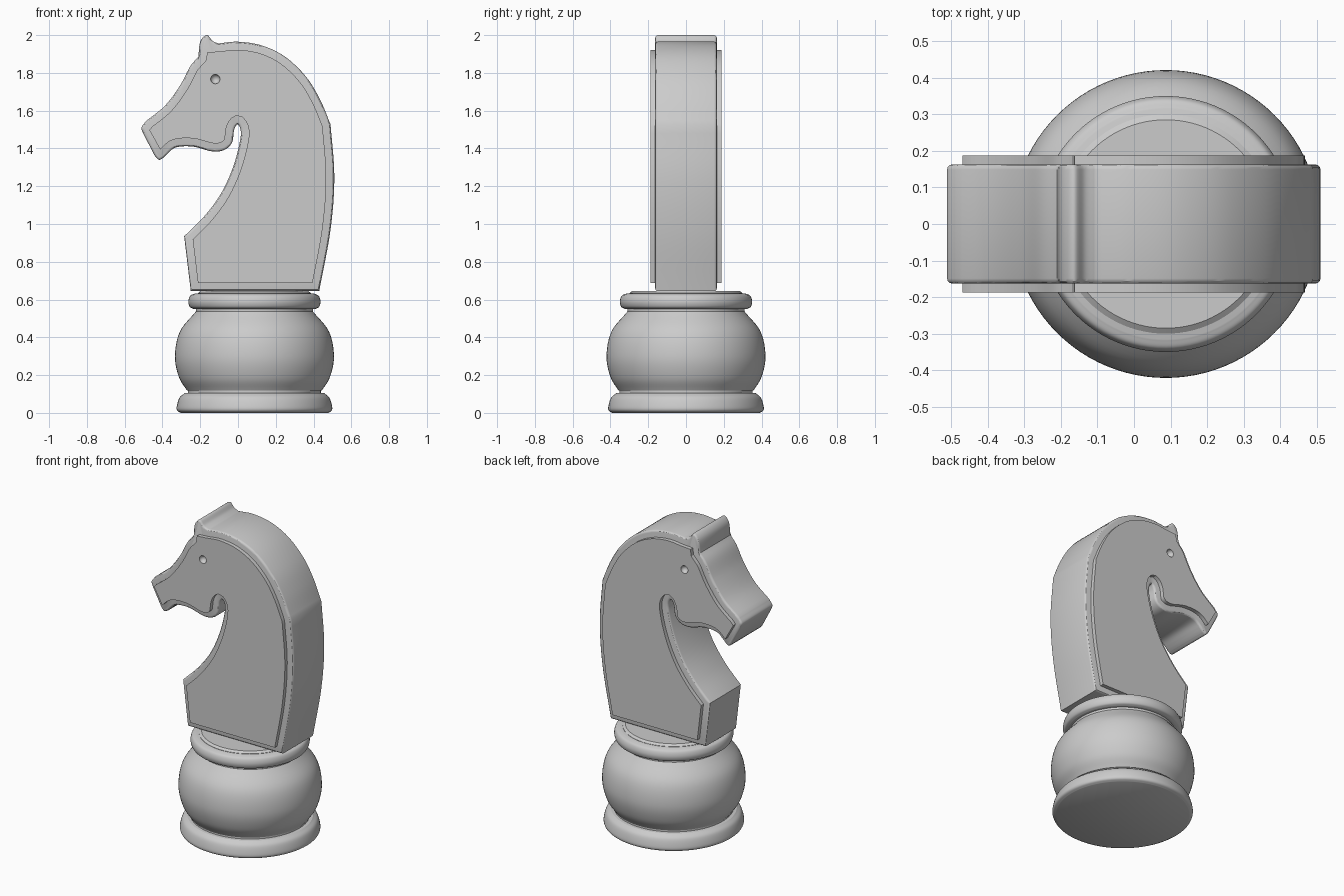
import bpy
import bmesh
from math import pi, radians
from mathutils import Vector
from mathutils.geometry import intersect_point_line

default_cube = bpy.data.objects.get("Cube")
if default_cube:
    bpy.data.objects.remove(default_cube, do_unlink=True)

AXIS_X = 0.087      # centre of the turned base
HALF_BODY = 0.163   # half thickness of the head slab
HALF_PANEL = 0.188  # half thickness out to the raised panels
MARGIN = 0.043      # border left around each panel

# One plain grey for the whole piece
grey = bpy.data.materials.new("plain grey")
grey.use_nodes = True
colour = (0.6, 0.6, 0.6, 1)
grey.diffuse_color = colour
grey.node_tree.nodes["Principled BSDF"].inputs["Base Color"].default_value = colour


def finish(name, bm):
    """Turn a bmesh into a smooth-shaded object with sharp edges kept."""
    bmesh.ops.recalc_face_normals(bm, faces=bm.faces)
    mesh = bpy.data.meshes.new(name)
    bm.to_mesh(mesh)
    bm.free()
    mesh.materials.append(grey)
    obj = bpy.data.objects.new(name, mesh)
    bpy.context.collection.objects.link(obj)
    smooth(obj)
    return obj


def smooth(obj):
    bpy.ops.object.select_all(action='DESELECT')
    obj.select_set(True)
    bpy.context.view_layer.objects.active = obj
    bpy.ops.object.shade_smooth_by_angle(angle=radians(30))


def spline(points, steps=6):
    """Smooth curve through the points, ends included."""
    p = [Vector(q) for q in points]
    p = [2 * p[0] - p[1]] + p + [2 * p[-1] - p[-2]]
    curve = []
    for a, b, c, d in zip(p, p[1:], p[2:], p[3:]):
        for i in range(steps):
            t = i / steps
            curve.append(b + (c - a) * t / 2
                         + (2 * a - 5 * b + 4 * c - d) * t * t / 2
                         + (3 * b - a - 3 * c + d) * t ** 3 / 2)
    return curve + [p[-2]]


def join(*runs):
    """Chain runs of points into one closed outline without doubles."""
    outline = []
    for point in (Vector(q) for run in runs for q in run):
        if not outline or (point - outline[-1]).length > 0.002:
            outline.append(point)
    return outline


def distance(point, a, b):
    near, t = intersect_point_line(point, a, b)
    near = a.lerp(b, min(max(t, 0), 1))
    return (point - near).length


def inset(outline, gap):
    """Mitred inward offset of a clockwise outline, loops removed."""
    edges = list(zip(outline, outline[1:] + outline[:1]))
    result = []
    for (a, b), (_, c) in zip(edges, edges[1:] + edges[:1]):
        u, v = (b - a).normalized(), (c - b).normalized()
        n, m = Vector((u.y, -u.x)), Vector((v.y, -v.x))
        point = b + (n + m) * gap / (1 + n.dot(m))
        if min(distance(point, *e) for e in edges) > gap * 0.97:
            result.append(point)
    return result


def slab(name, outline, y_front, y_back, bevel=0):
    """Extrude an outline in the xz plane along y, easing its rims."""
    bm = bmesh.new()
    cap = bm.faces.new([bm.verts.new((p.x, y_front, p.y)) for p in outline])
    made = bmesh.ops.extrude_face_region(bm, geom=[cap], use_keep_orig=True)
    moved = [g for g in made["geom"] if isinstance(g, bmesh.types.BMVert)]
    bmesh.ops.translate(bm, verts=moved, vec=(0, y_back - y_front, 0))
    if bevel:
        rims = {e for f in bm.faces if len(f.verts) > 4 for e in f.edges}
        bmesh.ops.bevel(bm, geom=list(rims), offset=bevel, segments=3,
                        profile=0.5, affect='EDGES', clamp_overlap=False)
    return finish(name, bm)


def lathe(name, profile):
    """Turn a radius/height profile around the base axis."""
    bm = bmesh.new()
    verts = [bm.verts.new((AXIS_X + r, 0, z)) for r, z in profile]
    edges = [bm.edges.new(pair) for pair in zip(verts, verts[1:])]
    bmesh.ops.spin(bm, geom=verts + edges, cent=(AXIS_X, 0, 0), axis=(0, 0, 1),
                   angle=2 * pi, steps=96, use_merge=True)
    bmesh.ops.remove_doubles(bm, verts=bm.verts, dist=0.0005)
    return finish(name, bm)


# Turned base: foot ring, bulging body, collar ring and top disc
foot = spline([(.39, 0), (.409, .012), (.411, .035), (.397, .08), (.37, .104)])
lathe("foot_ring", [(0, 0)] + foot + [(.352, .106), (.352, .12), (0, .12)])
bulge = spline([(.357, .118), (.4, .19), (.421, .3), (.395, .43), (.31, .537)])
lathe("bulging_base", [(0, .118)] + bulge + [(0, .537)])
collar = spline([(.325, .551), (.343, .562), (.35, .59), (.34, .62), (.315, .632)])
lathe("collar_ring", [(0, .53), (.31, .53), (.31, .551)] + collar + [(0, .632)])
lathe("top_disc", [(0, .6), (.3, .6), (.3, .634), (.285, .645), (0, .645)])

# Smooth stretches of the horse silhouette, clockwise from the chest
throat = spline([(-.285, .935), (-.175, 1.045), (-.085, 1.17), (-.02, 1.32),
                 (.015, 1.47), (0, 1.527), (-.02, 1.5), (-.032, 1.43),
                 (-.075, 1.391), (-.14, 1.385), (-.24, 1.41), (-.33, 1.405),
                 (-.38, 1.365)])
chin = spline([(-.395, 1.35), (-.418, 1.34), (-.44, 1.36)])
nose = spline([(-.5, 1.475), (-.511, 1.51), (-.487, 1.545)])
face = spline([(-.487, 1.545), (-.386, 1.627), (-.307, 1.733), (-.254, 1.833),
               (-.21, 1.885)])
ear = spline([(-.21, 1.885), (-.2, 1.965), (-.165, 2), (-.135, 1.97),
              (-.105, 1.956)])
crest = spline([(-.105, 1.956), (0, 1.965), (.127, 1.945), (.25, 1.885),
                (.36, 1.78), (.434, 1.66), (.49, 1.527)])
back = spline([(.49, 1.527), (.51, 1.25), (.49, .97), (.43, .645)])
bottom = [(-.25, .645)]

# Head slab with eased rims
slab("horse_head", join(throat, chin, nose, face, ear, crest, back, bottom),
     -HALF_BODY, HALF_BODY, bevel=0.014)

# Raised side panels, with crisp corners and no ear
plain = join(throat, [(-.425, 1.33)], [(-.52, 1.5)], face, [(-.2, 1.95)],
             crest, back, bottom)
panel_outline = inset(plain, MARGIN)
for side, name in ((-1, "front_panel"), (1, "back_panel")):
    panel = slab(name, panel_outline, side * HALF_PANEL, side * HALF_BODY * 0.9)
    # Dimpled eye
    bm = bmesh.new()
    bmesh.ops.create_uvsphere(bm, u_segments=24, v_segments=12, radius=0.025)
    bmesh.ops.translate(bm, verts=bm.verts, vec=(-.12, side * HALF_PANEL, 1.767))
    cutter = finish("eye_cutter", bm)
    cutter.hide_render = True
    cut = panel.modifiers.new("eye", 'BOOLEAN')
    cut.operation = 'DIFFERENCE'
    cut.solver = 'EXACT'
    cut.object = cutter
    bpy.context.view_layer.objects.active = panel
    bpy.ops.object.modifier_apply(modifier="eye")
    bpy.data.objects.remove(cutter, do_unlink=True)
    smooth(panel)
